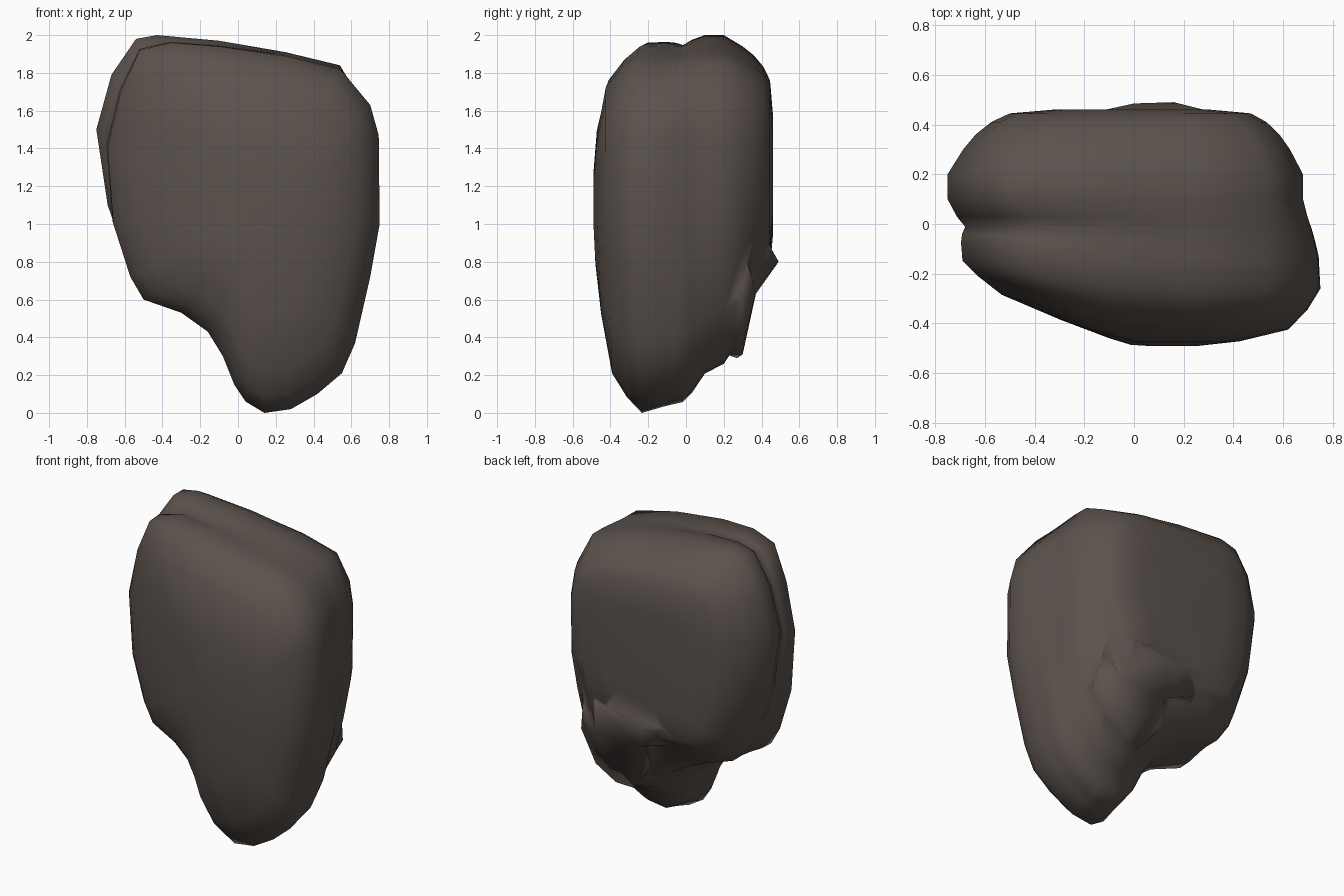
import bpy, bmesh
from mathutils import Vector

if "Cube" in bpy.data.objects:
    bpy.data.objects.remove(bpy.data.objects["Cube"])

# Outlines in x, z, all starting at the foot and running counter-clockwise
FRONT = [(.14, 0), (.28, .02), (.42, .10), (.55, .21), (.62, .37), (.70, .72), (.75, 1.0),
         (.745, 1.47), (.70, 1.63), (.54, 1.82), (.25, 1.89), (-.1, 1.94), (-.35, 1.96),
         (-.52, 1.92), (-.62, 1.7), (-.69, 1.4), (-.66, 1.0), (-.57, .72), (-.5, .6),
         (-.3, .53), (-.16, .43), (-.08, .3), (-.02, .15), (.04, .06)]
MIDDLE = [(.22, .26), (.32, .27), (.42, .32), (.5, .42), (.57, .55), (.63, .8), (.68, 1.05),
          (.68, 1.45), (.65, 1.63), (.54, 1.84), (.25, 1.91), (-.1, 1.97), (-.43, 2.0),
          (-.54, 1.98), (-.67, 1.79), (-.75, 1.5), (-.69, 1.1), (-.57, .75), (-.48, .62),
          (-.3, .56), (-.16, .5), (-.04, .43), (.05, .34), (.13, .29)]
REAR = [(.12, .85), (.2, .86), (.28, .88), (.35, .91), (.40, .95), (.43, 1.02), (.45, 1.15),
        (.47, 1.48), (.45, 1.6), (.38, 1.69), (.2, 1.74), (-.1, 1.76), (-.35, 1.76),
        (-.43, 1.72), (-.48, 1.63), (-.50, 1.45), (-.47, 1.1), (-.42, .92), (-.36, .83),
        (-.25, .78), (-.14, .77), (-.06, .79), (0, .81), (.06, .83)]
N = len(FRONT)

# Slices: y, blend of the upper outline, blend of the foot, scale, groove depth
# (blend 0 = front, 1 = middle, 2 = rear)
SLICES = [(-.49, 0, 0, .25, 0), (-.472, 0, 0, .5, 0), (-.425, 0, 0, .80, 0),
          (-.345, 0, 0, .92, 0), (-.26, 0, 0, 1, 0), (-.13, .1, .13, 1, 0),
          (-.07, .3, .18, 1, .02), (-.02, .5, .22, 1, .05), (.03, .75, .4, 1, .03),
          (.1, 1, .8, 1, 0), (.2, 1, 1, 1, 0), (.30, 1.25, 1.25, 1, 0),
          (.36, 1.45, 1.65, 1, 0), (.41, 1.7, 1.85, 1, 0), (.445, 2, 2, 1, 0),
          (.46, 2, 2, .65, 0)]
GROOVE = {11: .3, 12: .7, 13: 1, 14: 1, 15: 1, 16: 1, 17: .6}  # weight round the outline

# Bulges low on the back, as hulls of x, y, z points
LIP = [(-.16, .45, .84), (0, .485, .81), (.16, .49, .80), (.36, .44, .89), (-.12, .40, .70),
       (.08, .37, .63), (.40, .37, .65), (.44, .37, .84), (-.1, .25, .75), (.1, .2, .65),
       (.42, .2, .65), (.4, .2, .9)]
HEEL = [(.56, .29, .59), (.52, .33, .78), (.40, .37, .65), (.08, .37, .63), (.44, .31, .40),
        (.30, .30, .31), (.19, .27, .29), (.03, .30, .48), (.2, .1, .35), (.45, .1, .5),
        (.1, .1, .7), (.45, .1, .8)]


def outline_point(i, blend):
    a, b = (FRONT, MIDDLE) if blend <= 1 else (MIDDLE, REAR)
    return Vector(a[i]).lerp(Vector(b[i]), blend if blend <= 1 else blend - 1)


def place(x, y, z):
    if y < 0:      # front face falls back towards the left and the foot
        y *= (1 - .62 * max(0, -x)) * (1 - .1 * max(0, 1 - z))
    return Vector((x, y, z))


def make_object(name, bm):
    bmesh.ops.recalc_face_normals(bm, faces=bm.faces)
    mesh = bpy.data.meshes.new(name)
    bm.to_mesh(mesh)
    bm.free()
    mesh.shade_smooth()
    mesh.materials.append(stone)
    obj = bpy.data.objects.new(name, mesh)
    bpy.context.collection.objects.link(obj)
    return obj


def merge_hull(name, points, target):
    bm = bmesh.new()
    bmesh.ops.convex_hull(bm, input=[bm.verts.new(p) for p in points])
    bmesh.ops.delete(bm, geom=[v for v in bm.verts if not v.link_faces], context='VERTS')
    helper = make_object(name, bm)
    helper.hide_render = True
    helper.hide_viewport = True
    union = target.modifiers.new("merge_" + name, 'BOOLEAN')
    union.operation = 'UNION'
    union.solver = 'EXACT'
    union.object = helper


stone = bpy.data.materials.new("stone")
stone.diffuse_color = (.105, .085, .074, 1)
stone.use_nodes = True
stone.node_tree.nodes["Principled BSDF"].inputs["Base Color"].default_value = stone.diffuse_color

# Main body
bm = bmesh.new()
rings = []
for y, upper, foot, scale, groove in SLICES:
    centre = Vector((.1, 1.05)) if y < 0 else Vector((0, 1.25))
    ring = []
    for i in range(N):
        p = outline_point(i, foot if i < 6 or i > 18 else upper)
        p = centre + (p - centre) * (scale - groove * GROOVE.get(i, 0))
        ring.append(bm.verts.new(place(p.x, y, p.y)))
    rings.append(ring)

# Skin between the slices, then close both ends
for a, b in zip(rings, rings[1:]):
    for i in range(N):
        j = (i + 1) % N
        bm.faces.new((a[i], a[j], b[j], b[i]))
for ring, c in ((rings[0], (.1, -.49, 1.05)), (rings[-1], (0, .46, 1.25))):
    hub = bm.verts.new(c)
    for i in range(N):
        bm.faces.new((ring[i], ring[(i + 1) % N], hub))
boulder = make_object("boulder", bm)

# Overhanging lip and heel on the back
merge_hull("back_lip_helper", LIP, boulder)
merge_hull("back_heel_helper", HEEL, boulder)
